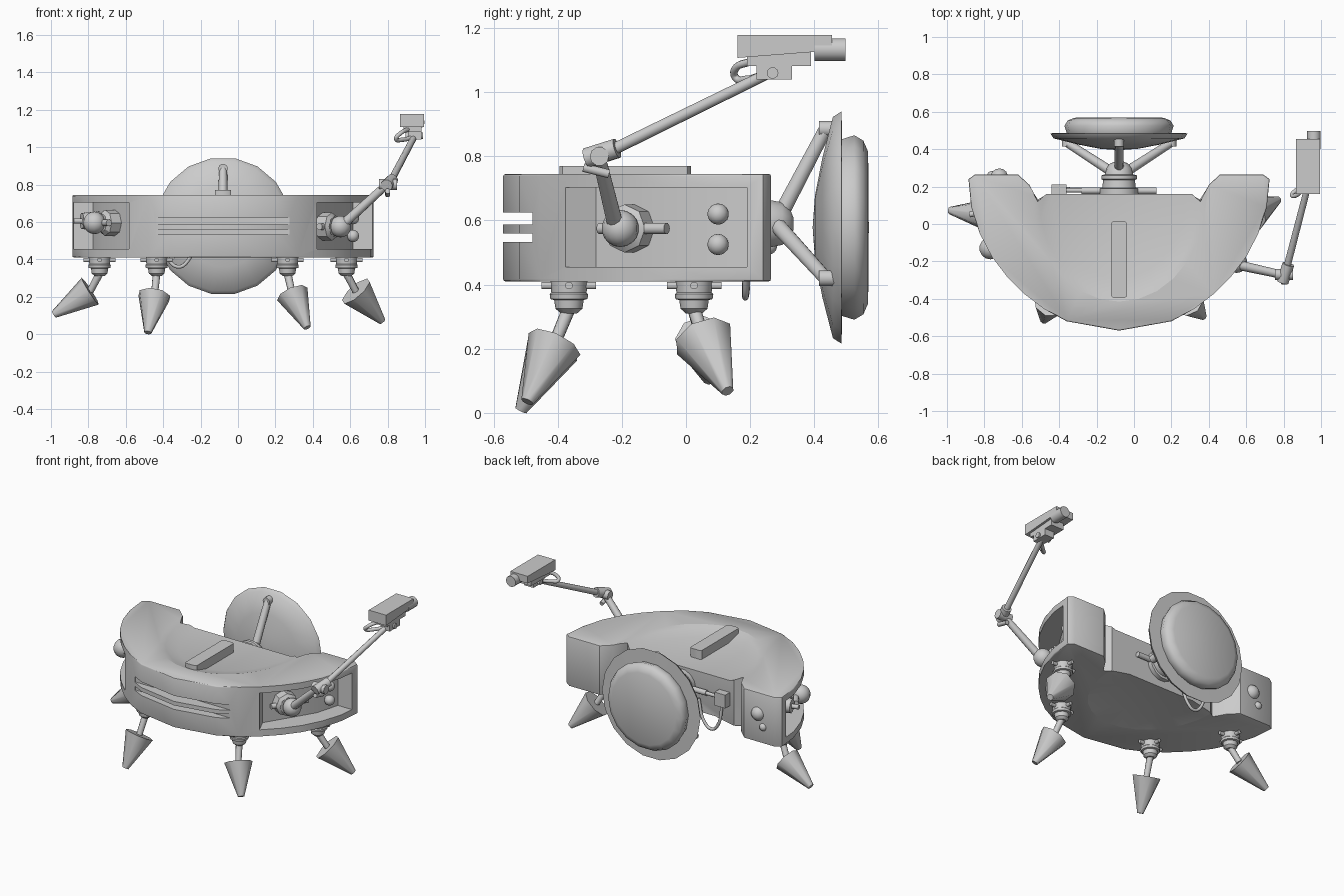
import bpy, bmesh, math
from mathutils import Vector

if "Cube" in bpy.data.objects:
    bpy.data.objects.remove(bpy.data.objects["Cube"])

grey = bpy.data.materials.new("hull grey")
grey.diffuse_color = (0.6, 0.6, 0.6, 1)
grey.use_nodes = True
grey.node_tree.nodes["Principled BSDF"].inputs["Base Color"].default_value = grey.diffuse_color
CX = -0.08  # hull centre line


def finish(name, bm, angle=50):
    bmesh.ops.recalc_face_normals(bm, faces=bm.faces)
    me = bpy.data.meshes.new(name)
    bm.to_mesh(me)
    bm.free()
    ob = bpy.data.objects.new(name, me)
    bpy.context.collection.objects.link(ob)
    me.materials.append(grey)
    smooth(ob, angle)
    return ob


def smooth(ob, angle=50):
    bpy.ops.object.select_all(action='DESELECT')
    ob.select_set(True)
    bpy.context.view_layer.objects.active = ob
    bpy.ops.object.shade_smooth_by_angle(angle=math.radians(angle))


def loft(name, rings, angle=50, bevel=0):
    bm = bmesh.new()
    loops = [[bm.verts.new(p) for p in r] for r in rings]
    n = len(loops[0])
    for a, b in zip(loops, loops[1:]):
        for i in range(n):
            bm.faces.new((a[i], a[(i + 1) % n], b[(i + 1) % n], b[i]))
    bm.faces.new(loops[0][::-1])
    bm.faces.new(loops[-1])
    if bevel:
        edges = [e for e in bm.edges if abs(e.verts[0].co.z - e.verts[1].co.z) < 1e-5]
        bmesh.ops.bevel(bm, geom=edges, offset=bevel, segments=2, profile=0.5, affect='EDGES')
    return finish(name, bm, angle)


def prism(name, pts, z0, z1, bevel=0):
    return loft(name, [[(x + CX, y, z) for x, y in pts] for z in (z0, z1)], bevel=bevel)


def box(name, lo, hi):
    (x0, y0, z0), (x1, y1, z1) = lo, hi
    return loft(name, [[(x0, y0, z), (x1, y0, z), (x1, y1, z), (x0, y1, z)] for z in (z0, z1)])


def lathe(name, start, axis, profile, seg=12, angle=50):
    """Profile is (distance along axis, radius)."""
    q = Vector(axis).to_track_quat('Z', 'Y')
    rings = []
    for d, r in profile:
        r = max(r, 0.001)
        rings.append([Vector(start) + q @ Vector((r * math.cos(math.tau * i / seg),
                      r * math.sin(math.tau * i / seg), d)) for i in range(seg)])
    return loft(name, rings, angle)


def rod(name, a, b, r0, r1=None, seg=10):
    v = Vector(b) - Vector(a)
    return lathe(name, a, v, [(0, r0), (v.length, r1 if r1 is not None else r0)], seg)


def ball(name, c, r):
    bm = bmesh.new()
    bmesh.ops.create_uvsphere(bm, u_segments=14, v_segments=9, radius=r)
    bmesh.ops.translate(bm, verts=bm.verts, vec=c)
    return finish(name, bm, 80)


def hose(name, pts, r):
    cu = bpy.data.curves.new(name, 'CURVE')
    cu.dimensions = '3D'
    cu.bevel_depth, cu.bevel_resolution, cu.resolution_u = r, 2, 6
    sp = cu.splines.new('BEZIER')
    sp.bezier_points.add(len(pts) - 1)
    for b, p in zip(sp.bezier_points, pts):
        b.co = p
        b.handle_left_type = b.handle_right_type = 'AUTO'
    cu.materials.append(grey)
    ob = bpy.data.objects.new(name, cu)
    bpy.context.collection.objects.link(ob)


# Hull: crescent plan, mirrored about the centre line
half = [(.28, -.52), (.4, -.455), (.505, -.375), (.6, -.28), (.68, -.175), (.745, -.05), (.79, .09),
        (.805, .24), (.77, .265), (.54, .265), (.48, .21), (.435, .12), (.39, .16)]
outline = [(0, -.57)] + half + [(-x, y) for x, y in half[::-1]]
hull = prism("hull", outline, .41, .745, bevel=.007)


def ellipse(rx, ry, z):
    return [(CX + rx * math.cos(math.tau * i / 28), .15 + ry * math.sin(math.tau * i / 28), z)
            for i in range(28)]


# Cutters: sunken deck, dished underside, front slots, side bays
cutters = [loft("deck_cut", [ellipse(.5, .6, .755), ellipse(.43, .53, .735), ellipse(.36, .44, .71)]),
           loft("belly_cut", [ellipse(.45, .54, .4), ellipse(.25, .33, .44)])]
for z0, z1 in ((.533, .56), (.587, .625)):
    cutters.append(box("slot_cut", (CX - .355, -.7, z0), (CX + .355, -.475, z1)))
bay = [(.505, -.38), (.46, -.28), (.54, -.15), (.65, .03), (.695, .19), (.95, .19), (.95, -.38)]
for s in (1, -1):
    cutters.append(prism("bay_cut", [(s * x, y) for x, y in bay], .455, .703))
for c in cutters:
    m = hull.modifiers.new("cut", 'BOOLEAN')
    m.operation, m.solver, m.object = 'DIFFERENCE', 'EXACT', c
    bpy.context.view_layer.objects.active = hull
    bpy.ops.object.modifier_apply(modifier=m.name)
    bpy.data.objects.remove(c)
smooth(hull, 35)

# Raised bar on the deck
prism("deck_bar", [(-.043, -.385), (-.03, -.395), (.03, -.395), (.043, -.385), (.043, .005),
                   (.03, .015), (-.03, .015), (-.043, .005)], .69, .77)

# Legs: stepped joint, thin shin, tapered foot
joint = [(0, .06), (.055, .055), (.06, .06), (.075, .058), (.078, .046), (.105, .042), (.12, .025)]
legs = {"front_left": ((-.435, -.365), (-.447, -.415, .205), (-.482, -.515, .008), .09),
        "front_right": ((.265, -.365), (.29, -.41, .215), (.37, -.495, .035), .088),
        "back_left": ((-.74, .025), (-.79, .05, .23), (-.985, .072, .105), .085),
        "back_right": ((.58, .025), (.63, .055, .23), (.772, .13, .068), .096)}
for side, ((x, y), a, b, r) in legs.items():
    lathe(side + "_joint", (x, y, .43), (0, 0, -1), joint, 12, 35)
    for i in range(4):
        t = math.tau * i / 4
        rod(side + "_joint_pin", (x, y, .397),
            (x + .085 * math.cos(t), y + .085 * math.sin(t), .397), .012)
    rod(side + "_shin", (x, y, .325), a, .021, .019)
    rod(side + "_foot", a, b, r, .02, 8)

# Dish with domed front and rear drum
lathe("dish", (CX, 0, .578), (0, 1, 0),
      [(.395, 0), (.402, .1), (.425, .22), (.458, .35), (.485, .368), (.487, .28), (.525, .292),
       (.553, .275), (.568, .24), (.57, 0)], 18, 50)
lathe("dish_mount", (CX, .1, .59), (0, 1, 0),
      [(0, .105), (.09, .105), (.092, .09), (.135, .085), (.14, .095), (.16, .095), (.165, .075),
       (.2, .068), (.225, .045), (.235, .02)], 14, 40)
rod("mount_pin", (CX - .2, .178, .59), (CX + .2, .178, .59), .018)
for dx, y, z, r in ((0, .435, .885, .026), (.28, .435, .42, .026), (-.28, .435, .42, .026)):
    f = .04 if dx else 0
    rod("dish_strut", (CX + math.copysign(f, dx), .28, .59), (CX + dx, y, z), r, r * .85)
    rod("strut_end", (CX + dx, y - .02, z), (CX + dx, y + .04, z), .026)

# Junction box with hose on the rear wall
box("junction_box", (-.44, .14, .54), (-.36, .21, .63))
rod("junction_plug", (-.36, .18, .59), (-.28, .18, .59), .012)
hose("rear_hose", [(-.40, .185, .54), (-.37, .19, .40), (-.32, .185, .36), (-.27, .185, .39),
                   (-.22, .18, .54)], .01)

# Right bay: shoulder and two knobs
lathe("shoulder_collar", (.40, -.13, .575), (.83, -.5, 0),
      [(0, .075), (.12, .075), (.135, .055)], 8, 30)
rod("shoulder_pin", (.435, -.27, .575), (.565, -.06, .575), .018)
ball("shoulder_ball", (.548, -.205, .575), .058)
for z in (.525, .62):
    ball("bay_knob", (.615, .1, z), .033)

# Jointed arm
rod("upper_arm", (.56, -.22, .585), (.785, -.27, .79), .026, .022)
rod("elbow_hinge", (.755, -.27, .80), (.85, -.27, .80), .03)
rod("elbow_pin", (.80, -.32, .765), (.80, -.24, .745), .014)
rod("elbow_clamp", (.795, -.31, .795), (.825, -.215, .825), .032)
rod("forearm", (.81, -.26, .805), (.945, .26, 1.06), .019, .017)

# Camera head
box("camera_mount", (.91, .22, 1.04), (.98, .33, 1.085))
rod("camera_hinge", (.895, .27, 1.06), (.99, .27, 1.06), .018)
box("camera_base", (.885, .19, 1.082), (.98, .39, 1.125))
loft("camera_body", [[(.865, .16, z0), (.995, .16, z0), (.995, .455, z1), (.865, .455, z1)]
                     for z0, z1 in ((1.107, 1.13), (1.178, 1.178))])
rod("camera_lens", (.962, .4, 1.133), (.962, .497, 1.133), .036, seg=14)
hose("camera_cable", [(.91, .2, 1.095), (.87, .155, 1.075), (.845, .155, 1.045), (.88, .19, 1.04),
                      (.93, .23, 1.05)], .012)

# Left bay: socket ball, side knob and pins
lathe("left_socket", (-.60, -.05, .595), (-.83, -.5, 0), [(0, .07), (.13, .07), (.15, .05)], 8, 30)
ball("left_ball", (-.768, -.13, .595), .06)
rod("left_pin", (-.69, -.2, .595), (-.82, .0, .595), .018)
rod("left_side_socket", (-.72, .09, .605), (-.835, .06, .605), .055, .045)
rod("left_side_pin", (-.83, .06, .605), (-.88, .05, .605), .015)

# Rear knobs on the left wing
ball("rear_knob_large", (-.72, .25, .6), .048)
ball("rear_knob_small", (-.76, .258, .52), .026)
